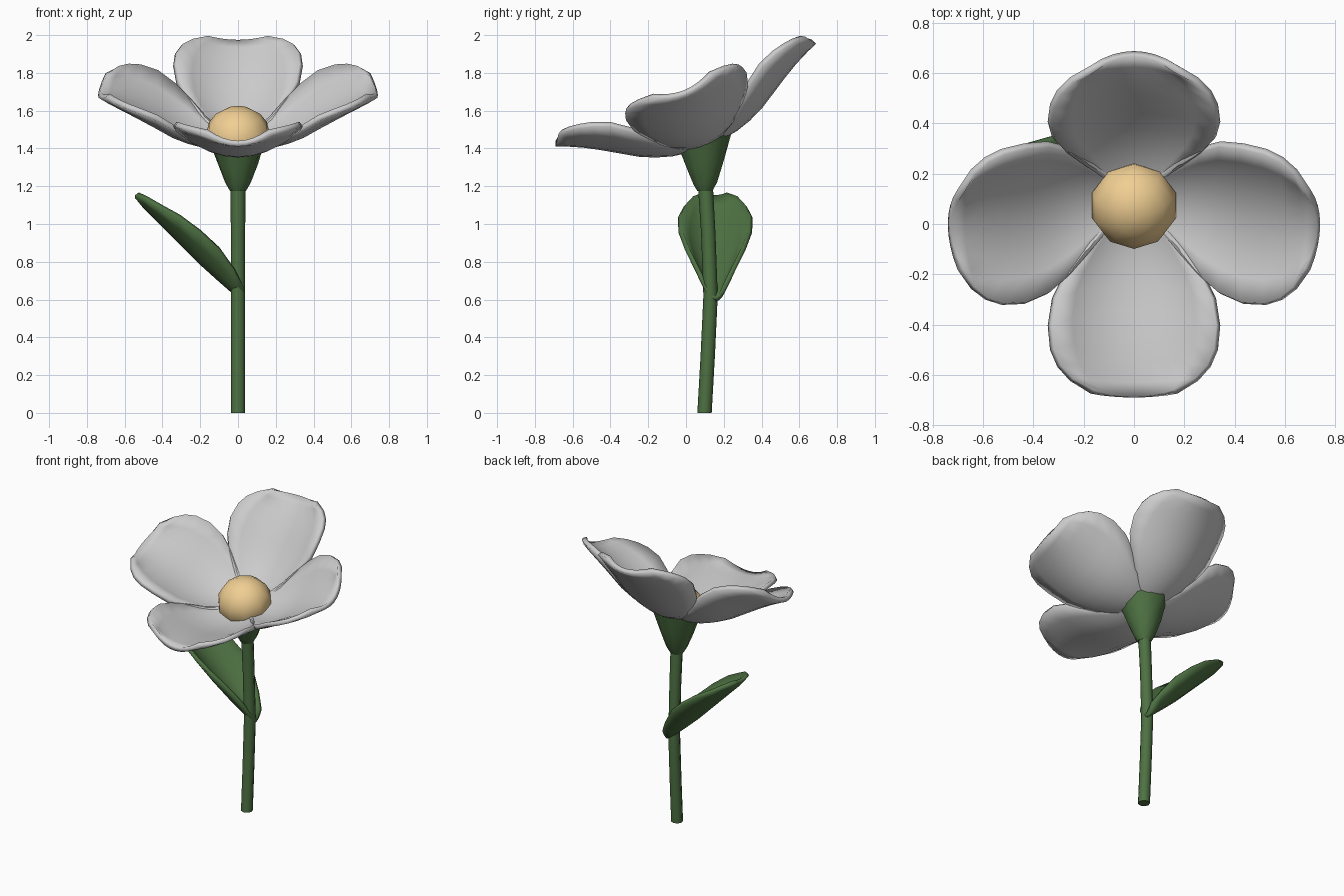
import bpy, bmesh
from math import sin, cos, pi, radians
from mathutils import Vector, Matrix

if "Cube" in bpy.data.objects:
    bpy.data.objects.remove(bpy.data.objects["Cube"])


def material(name, color):
    m = bpy.data.materials.new(name)
    m.diffuse_color = color
    m.use_nodes = True
    m.node_tree.nodes["Principled BSDF"].inputs["Base Color"].default_value = m.diffuse_color
    return m


GREEN = material("leaf green", (0.075, 0.165, 0.055, 1))
YELLOW = material("pollen yellow", (0.87, 0.62, 0.29, 1))


def finish(name, bm, mat=None, angle=50):
    bmesh.ops.recalc_face_normals(bm, faces=bm.faces)
    me = bpy.data.meshes.new(name)
    bm.to_mesh(me)
    bm.free()
    ob = bpy.data.objects.new(name, me)
    bpy.context.collection.objects.link(ob)
    if mat:
        me.materials.append(mat)
    bpy.ops.object.select_all(action='DESELECT')
    ob.select_set(True)
    bpy.context.view_layer.objects.active = ob
    bpy.ops.object.shade_smooth_by_angle(angle=radians(angle))
    return ob


def loft(name, rings, sides, mat, zigzag=0.0):
    """Rings of (centre y, z, radius, tilt in degrees), capped at both ends."""
    bm = bmesh.new()
    loops = []
    for k, (y, z, r, tilt) in enumerate(rings):
        rot = Matrix.Rotation(radians(tilt), 3, 'X')
        loop = []
        for i in range(sides):
            a = 2 * pi * i / sides
            up = zigzag * (-1) ** i if k == len(rings) - 1 else 0
            loop.append(bm.verts.new(Vector((0, y, z)) + rot @ Vector((r * cos(a), r * sin(a), up))))
        loops.append(loop)
    for a, b in zip(loops, loops[1:]):
        for i in range(sides):
            j = (i + 1) % sides
            bm.faces.new((a[i], a[j], b[j], b[i]))
    bm.faces.new(loops[0])
    bm.faces.new(loops[-1])
    return finish(name, bm, mat)


def blade(name, rows, matrix, thickness, mat=None, cols=8):
    """Cupped sheet along +x. Rows: distance, height, half width, edge lift, edge sweep."""
    bm = bmesh.new()
    grid = []
    for u, h, w, lift, sweep in rows:
        line = []
        for c in range(cols + 1):
            t = 2 * c / cols - 1
            line.append(bm.verts.new(matrix @ Vector((u - sweep * t * t, w * t, h + lift * t * t))))
        grid.append(line)
    for a, b in zip(grid, grid[1:]):
        for c in range(cols):
            bm.faces.new((a[c], a[c + 1], b[c + 1], b[c]))
    ob = finish(name, bm, mat)
    mod = ob.modifiers.new("thickness", 'SOLIDIFY')
    mod.thickness = thickness
    mod.offset = 0
    return ob


# Gently bowed stem
loft("stem", [(0.098, 0.0, 0.038, 0), (0.115, 0.3, 0.038, 0), (0.13, 0.62, 0.038, 0),
              (0.118, 0.95, 0.038, 0), (0.10, 1.25, 0.040, 0)], 8, GREEN)

# Flared cup under the bloom
loft("calyx", [(0.10, 1.175, 0.042, 0), (0.102, 1.215, 0.066, 5), (0.102, 1.32, 0.107, 12),
               (0.098, 1.45, 0.150, 18)], 10, GREEN, zigzag=0.018)

# Bloom tilted to the front
bloom = Matrix.Translation((0, 0.10, 1.425)) @ Matrix.Rotation(radians(21.5), 4, 'X')

# Four cupped petals
petal_rows = [(0.03, 0.00, 0.07, 0.01, 0), (0.11, 0.005, 0.13, 0.03, 0), (0.18, 0.015, 0.20, 0.065, 0),
              (0.26, 0.04, 0.27, 0.11, 0), (0.34, 0.075, 0.318, 0.14, 0), (0.43, 0.13, 0.335, 0.15, 0),
              (0.52, 0.185, 0.326, 0.13, 0), (0.60, 0.23, 0.298, 0.10, 0.015),
              (0.68, 0.268, 0.248, 0.07, 0.04), (0.735, 0.29, 0.165, 0.05, 0.045)]
for i, side in enumerate(("right", "back", "left", "front")):
    blade(side + "_petal", petal_rows, bloom @ Matrix.Rotation(i * pi / 2, 4, 'Z'), 0.03)

# Domed centre, flat underneath
bm = bmesh.new()
bmesh.ops.create_uvsphere(bm, u_segments=10, v_segments=8, radius=0.175)
bmesh.ops.bisect_plane(bm, geom=bm.verts[:] + bm.edges[:] + bm.faces[:], plane_co=(0, 0, -0.02),
                       plane_no=(0, 0, 1), clear_inner=True)
bmesh.ops.holes_fill(bm, edges=[e for e in bm.edges if e.is_boundary])
bm.transform(bloom @ Matrix.Translation((0, -0.01, 0.045)) @ Matrix.Diagonal((1, 1, 0.92, 1)))
finish("flower_centre", bm, YELLOW)

# Single leaf rising to the left, wrapping the stem at its base
leaf_rows = [(-0.03, 0.60, 0.05, 0.07, 0), (0.02, 0.64, 0.095, 0.12, 0), (0.10, 0.71, 0.15, 0.16, 0),
             (0.20, 0.80, 0.185, 0.16, 0), (0.31, 0.91, 0.19, 0.13, 0), (0.42, 1.02, 0.16, 0.08, 0),
             (0.49, 1.09, 0.122, 0.05, 0), (0.535, 1.145, 0.065, 0.015, 0)]
blade("leaf", leaf_rows, Matrix.Translation((0, 0.155, 0)) @ Matrix.Rotation(pi, 4, 'Z'), 0.025, GREEN)
